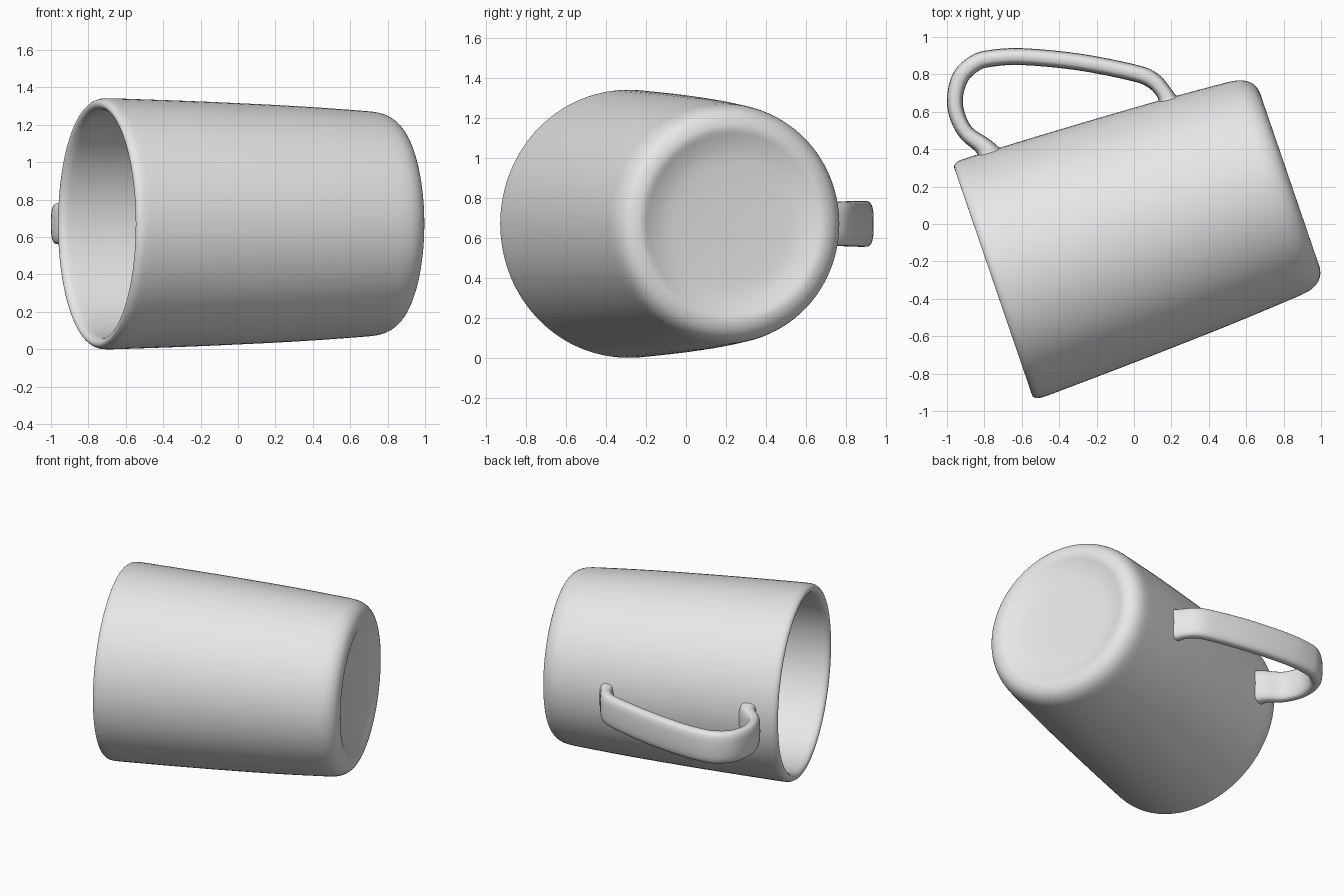
import bpy, bmesh, math
from mathutils import Vector, Matrix

if "Cube" in bpy.data.objects:
    bpy.data.objects.remove(bpy.data.objects["Cube"])

clay = bpy.data.materials.new("grey_ceramic")
clay.diffuse_color = (0.8, 0.8, 0.8, 1)
clay.use_nodes = True
clay.node_tree.nodes["Principled BSDF"].inputs["Base Color"].default_value = clay.diffuse_color
TILT = math.radians(18.9)   # turn of the lying mug about z
MID_Z = 0.671


def finish(bm, name, angle):
    bmesh.ops.recalc_face_normals(bm, faces=bm.faces)
    mesh = bpy.data.meshes.new(name)
    bm.to_mesh(mesh)
    bm.free()
    mesh.materials.append(clay)
    obj = bpy.data.objects.new(name, mesh)
    bpy.context.collection.objects.link(obj)
    bpy.ops.object.select_all(action='DESELECT')
    obj.select_set(True)
    bpy.context.view_layer.objects.active = obj
    bpy.ops.object.shade_smooth_by_angle(angle=math.radians(angle))
    return obj


def spline(points, steps):
    """Catmull-Rom curve through points of any dimension."""
    pts = [Vector(p) for p in points]
    pts = [2 * pts[0] - pts[1]] + pts + [2 * pts[-1] - pts[-2]]
    out = []
    for a, b, c, d in zip(pts, pts[1:], pts[2:], pts[3:]):
        for i in range(steps):
            t = i / steps
            out.append(0.5 * (2 * b + (c - a) * t + (2 * a - 5 * b + 4 * c - d) * t * t
                              + (3 * b - a - 3 * c + d) * t ** 3))
    return out + [pts[-2]]


def bridge(bm, rings):
    for r0, r1 in zip(rings, rings[1:]):
        n = len(r0)
        for i in range(n):
            bm.faces.new((r0[i], r0[(i + 1) % n], r1[(i + 1) % n], r1[i]))


# Mug body: (position along axis, radius) from recessed base, round the lip, to inside floor
profile = [(0.815, 0.03), (0.818, 0.2), (0.826, 0.34), (0.845, 0.42), (0.861, 0.465),
           (0.864, 0.495), (0.855, 0.53), (0.835, 0.56), (0.80, 0.584), (0.75, 0.598),
           (0.65, 0.607), (0.3, 0.63), (-0.2, 0.653), (-0.6, 0.667), (-0.74, 0.671),
           (-0.785, 0.668), (-0.807, 0.655), (-0.812, 0.64), (-0.805, 0.624), (-0.785, 0.613),
           (-0.74, 0.608), (-0.5, 0.602), (0, 0.583), (0.5, 0.557), (0.65, 0.54),
           (0.72, 0.50), (0.75, 0.43), (0.76, 0.3), (0.76, 0.03)]
bm = bmesh.new()
SEG = 96
rings = []
for u, r in spline(profile, 3):
    rings.append([bm.verts.new((u, r * math.cos(2 * math.pi * i / SEG),
                                r * math.sin(2 * math.pi * i / SEG))) for i in range(SEG)])
bridge(bm, rings)
bm.faces.new(rings[0])
bm.faces.new(rings[-1])
turn = Matrix.Rotation(TILT, 4, 'Z')
place = Matrix.Translation((0, 0, MID_Z)) @ turn @ Matrix.Translation((0, -0.047, 0))
bmesh.ops.transform(bm, matrix=place, verts=bm.verts)
finish(bm, "mug_body", 50)

# Handle: (x, y, thickness, width) along its centre line, flared where it meets the body
path = [(-0.765, 0.355, 0.15, 0.25), (-0.805, 0.415, 0.10, 0.23), (-0.895, 0.485, 0.085, 0.22),
        (-0.945, 0.58, 0.085, 0.22), (-0.957, 0.68, 0.085, 0.22), (-0.925, 0.79, 0.09, 0.225),
        (-0.85, 0.86, 0.09, 0.23), (-0.77, 0.885, 0.09, 0.23), (-0.6, 0.895, 0.09, 0.23),
        (-0.3, 0.867, 0.09, 0.23), (0.0, 0.808, 0.09, 0.225), (0.1, 0.768, 0.09, 0.22),
        (0.155, 0.71, 0.085, 0.22), (0.18, 0.665, 0.10, 0.23), (0.195, 0.632, 0.14, 0.25)]
samples = spline(path, 4)
bm = bmesh.new()
rings = []
for k, s in enumerate(samples):
    a, b = samples[max(k - 1, 0)], samples[min(k + 1, len(samples) - 1)]
    side = Vector((a.y - b.y, b.x - a.x)).normalized()
    ring = []
    for i in range(24):   # rounded rectangular section
        ang = 2 * math.pi * i / 24
        c, d = math.cos(ang), math.sin(ang)
        p = math.copysign(abs(c) ** 0.65, c) * s[2] / 2
        q = math.copysign(abs(d) ** 0.65, d) * s[3] / 2
        ring.append(bm.verts.new((s.x + side.x * p, s.y + side.y * p, MID_Z + q)))
    rings.append(ring)
bridge(bm, rings)
bm.faces.new(rings[0])
bm.faces.new(rings[-1])
finish(bm, "handle", 50)
